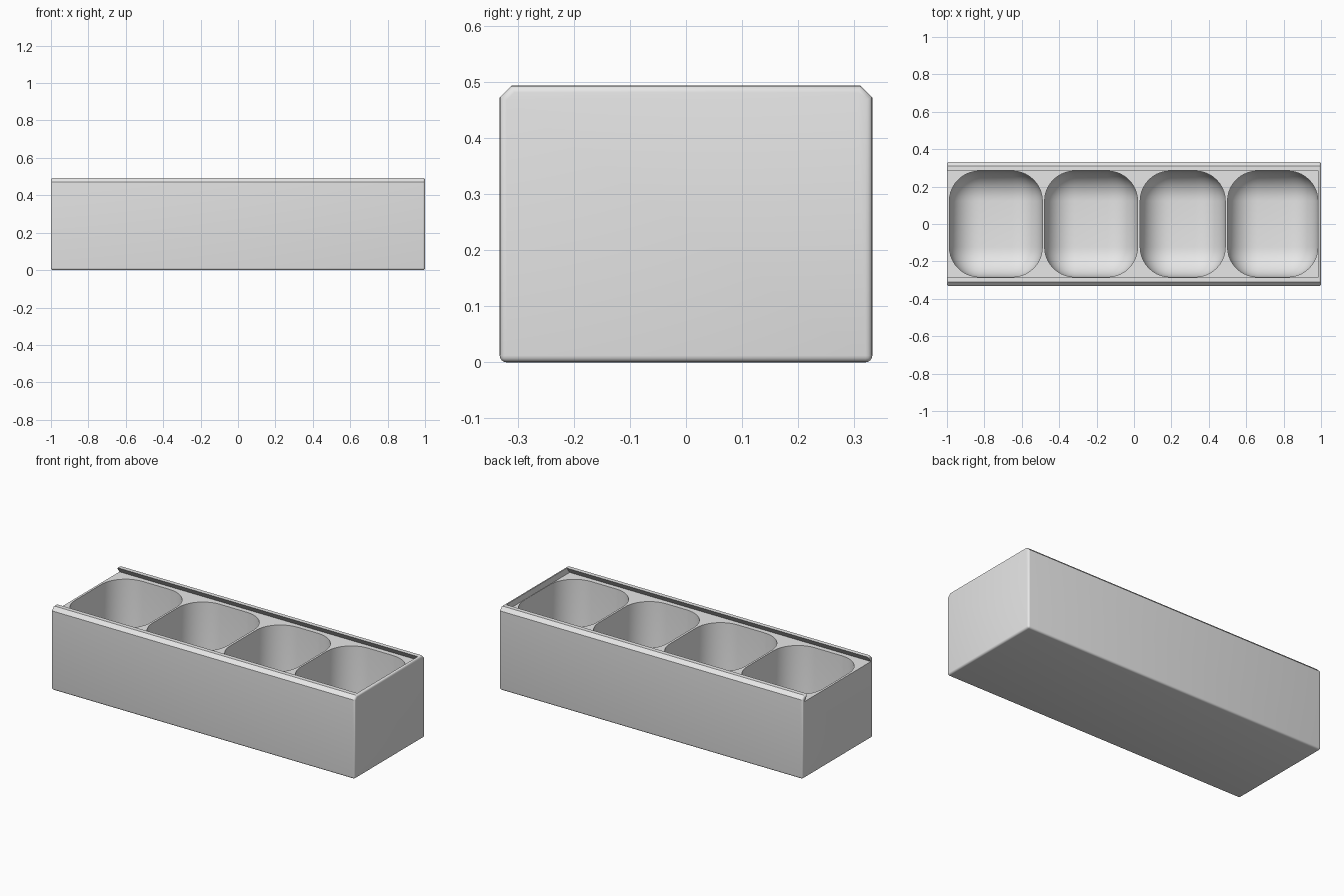
import bpy, bmesh

if "Cube" in bpy.data.objects:
    bpy.data.objects.remove(bpy.data.objects["Cube"])

grey = bpy.data.materials.new("light_grey")
grey.diffuse_color = (0.8, 0.8, 0.8, 1)
grey.use_nodes = True
grey.node_tree.nodes["Principled BSDF"].inputs["Base Color"].default_value = grey.diffuse_color


def box_mesh(lo, hi):
    """New bmesh holding a box between two corners."""
    bm = bmesh.new()
    bmesh.ops.create_cube(bm, size=1)
    for v in bm.verts:
        for i in range(3):
            v.co[i] = hi[i] if v.co[i] > 0 else lo[i]
    return bm


def bevel(bm, edges, width, segments):
    bmesh.ops.bevel(bm, geom=edges, offset=width, offset_type='OFFSET',
                    segments=segments, profile=0.5, affect='EDGES', clamp_overlap=True)


def to_object(bm, name):
    bmesh.ops.recalc_face_normals(bm, faces=bm.faces)
    me = bpy.data.meshes.new(name)
    bm.to_mesh(me)
    bm.free()
    me.materials.append(grey)
    ob = bpy.data.objects.new(name, me)
    bpy.context.collection.objects.link(ob)
    return ob


def both(e, axis, test):
    return all(test(v.co[axis]) for v in e.verts)


# Tray body: chamfered long top edges, small rounding on ends and bottom
H, W = 0.493, 0.332
bm = box_mesh((-1, -W, 0), (1, W, H))
bevel(bm, [e for e in bm.edges if both(e, 2, lambda z: z > 0.4)
           and (both(e, 1, lambda y: y > 0) or both(e, 1, lambda y: y < 0))], 0.021, 1)
bevel(bm, [e for e in bm.edges if both(e, 2, lambda z: z < 0.001)
           or both(e, 0, lambda x: x > 0.999) or both(e, 0, lambda x: x < -0.999)], 0.012, 4)
tray = to_object(bm, "compartment_tray")

# Dovetail lid slot, open at the left end
FLOOR = 0.457
bm = bmesh.new()
profile = [(-0.312, FLOOR), (0.312, FLOOR), (0.285, H), (0.285, 0.55), (-0.285, 0.55), (-0.285, H)]
face = bm.faces.new([bm.verts.new((-1.1, y, z)) for y, z in profile])
ext = bmesh.ops.extrude_face_region(bm, geom=[face])
bmesh.ops.translate(bm, vec=(2.085, 0, 0),
                    verts=[g for g in ext["geom"] if isinstance(g, bmesh.types.BMVert)])
cutters = [to_object(bm, "lid_slot_cutter")]

# Four rounded pockets with scooped floors
for x0, x1 in ((-0.987, -0.49), (-0.478, 0.019), (0.033, 0.488), (0.5, 0.983)):
    bm = box_mesh((x0, -0.283, 0.015), (x1, 0.283, 0.48))
    bevel(bm, [e for e in bm.edges if not both(e, 2, lambda z: z > 0.4)], 0.16, 10)
    cutters.append(to_object(bm, "pocket_cutter"))

bpy.context.view_layer.objects.active = tray
tray.select_set(True)
for c in cutters:
    mod = tray.modifiers.new("cut", 'BOOLEAN')
    mod.operation, mod.solver, mod.object = 'DIFFERENCE', 'EXACT', c
    bpy.ops.object.modifier_apply(modifier=mod.name)
    bpy.data.objects.remove(c)

bpy.ops.object.shade_smooth_by_angle(angle=0.52)
